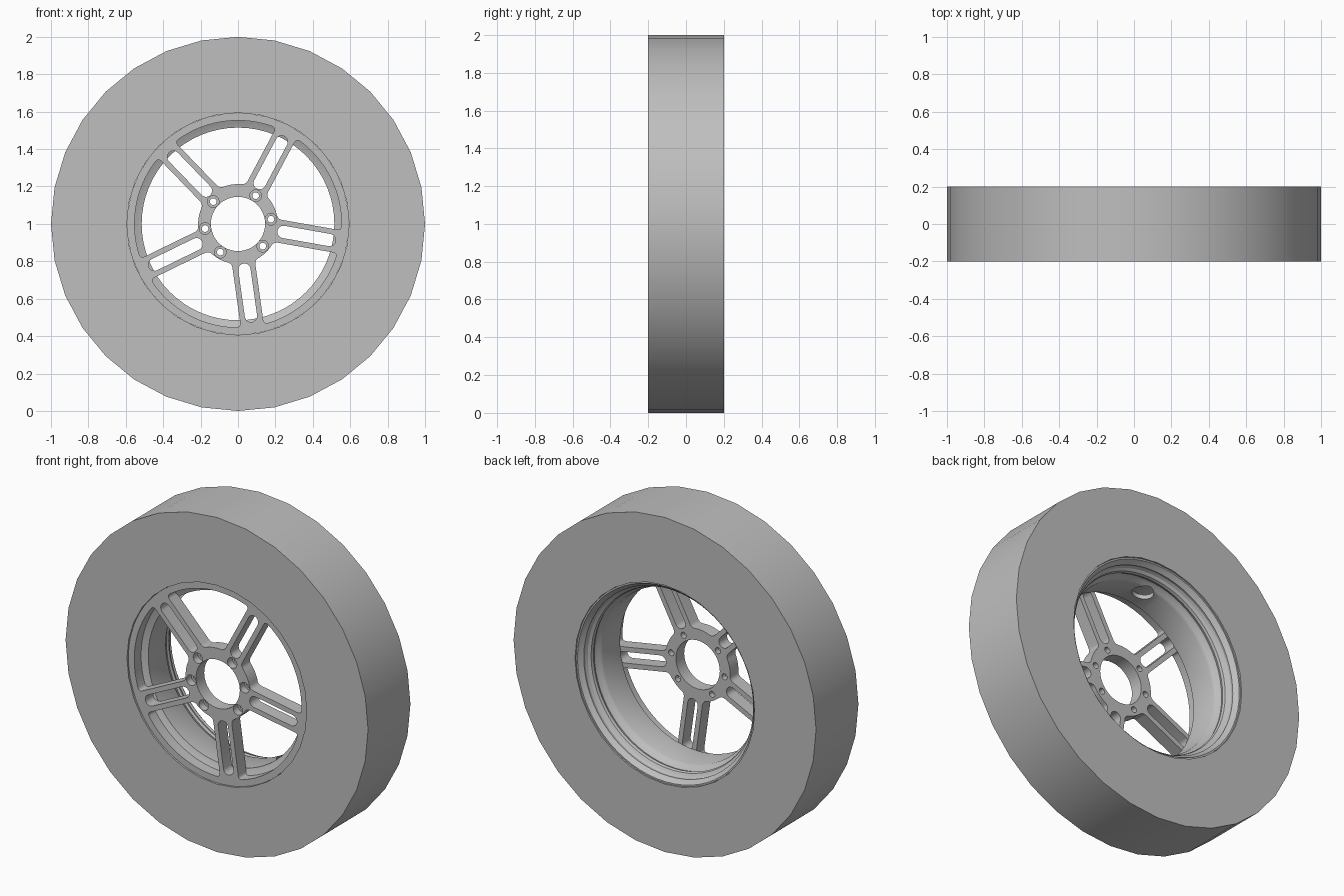
import bpy, bmesh, math
from math import radians, sin, cos, asin, tau
from mathutils import Vector, Matrix

if "Cube" in bpy.data.objects:
    bpy.data.objects.remove(bpy.data.objects["Cube"], do_unlink=True)

grey = bpy.data.materials.new("plain_grey")
grey.use_nodes = True
grey.diffuse_color = (0.52, 0.52, 0.52, 1)
grey.node_tree.nodes["Principled BSDF"].inputs["Base Color"].default_value = grey.diffuse_color

AXLE = Vector((0, 0, 1))
SPOKE_ANGLES = [radians(62 + 72 * k) for k in range(5)]
BOLT_ANGLES = [radians(a) for a in (8, 58, 138, 188, 238, 318)]
RIM_R, WINDOW_R, HUB_R, BOLT_R = 0.592, 0.553, 0.213, 0.178


def activate(ob):
    bpy.ops.object.select_all(action="DESELECT")
    ob.select_set(True)
    bpy.context.view_layer.objects.active = ob


def finish(ob):
    activate(ob)
    ob.data.materials.clear()
    ob.data.materials.append(grey)
    bpy.ops.object.shade_smooth_by_angle(angle=radians(30))


def revolve(name, profile, steps):
    """Turn a closed (radius, y) profile about the axle."""
    bm = bmesh.new()
    rings = []
    for i in range(steps):
        a = tau * i / steps
        rings.append([bm.verts.new((r * cos(a), y, 1 + r * sin(a))) for r, y in profile])
    n = len(profile)
    for i in range(steps):
        p, q = rings[i], rings[(i + 1) % steps]
        for j in range(n):
            bm.faces.new((p[j], p[(j + 1) % n], q[(j + 1) % n], q[j]))
    bmesh.ops.recalc_face_normals(bm, faces=bm.faces)
    mesh = bpy.data.meshes.new(name)
    bm.to_mesh(mesh)
    bm.free()
    ob = bpy.data.objects.new(name, mesh)
    bpy.context.collection.objects.link(ob)
    return ob


def cut(ob, place, radius, depth):
    """Cut one round hole with a temporary cylinder."""
    bm = bmesh.new()
    bmesh.ops.create_cone(bm, cap_ends=True, segments=24, radius1=radius,
                          radius2=radius, depth=depth, matrix=place)
    mesh = bpy.data.meshes.new("hole_cutter")
    bm.to_mesh(mesh)
    bm.free()
    cutter = bpy.data.objects.new("hole_cutter", mesh)
    cutter.hide_render = True
    bpy.context.collection.objects.link(cutter)
    activate(ob)
    mod = ob.modifiers.new("hole", "BOOLEAN")
    mod.operation, mod.solver, mod.object = "DIFFERENCE", "EXACT", cutter
    bpy.ops.object.modifier_apply(modifier=mod.name)
    bpy.data.objects.remove(cutter, do_unlink=True)


def polar(r, a):
    return Vector((r * cos(a), r * sin(a)))


def arc(r, a, b, n, centre=Vector((0, 0))):
    return [centre + polar(r, a + (b - a) * i / n) for i in range(n + 1)]


def circle(r, n, centre=Vector((0, 0))):
    return arc(r, 0, tau, n, centre)[:-1]


def fillet(before, corner, after, n=6):
    """Curved corner points between two path points."""
    ts = [i / n for i in range(1, n)]
    return [before * (1 - t) ** 2 + corner * 2 * t * (1 - t) + after * t * t for t in ts]


def window(a):
    """Opening between one spoke pair and the next, with rounded corners."""
    half, f = 0.062, 0.025
    b = a + radians(72)

    def side(r):
        s = asin(half / r)
        return a + s, b - s, f / r
    o0, o1, od = side(WINDOW_R)
    i0, i1, idl = side(HUB_R)
    corners = [polar(WINDOW_R, o0), polar(WINDOW_R, o1), polar(HUB_R, i1), polar(HUB_R, i0)]
    along0 = (corners[0] - corners[3]).normalized() * f
    along1 = (corners[1] - corners[2]).normalized() * f
    outer = arc(WINDOW_R, o0 + od, o1 - od, 20)
    inner = arc(HUB_R, i1 - idl, i0 + idl, 8)
    right = [corners[1] - along1, corners[2] + along1]
    left = [corners[3] + along0, corners[0] - along0]
    return (outer + fillet(outer[-1], corners[1], right[0]) + right
            + fillet(right[1], corners[2], inner[0]) + inner
            + fillet(inner[-1], corners[3], left[0]) + left
            + fillet(left[1], corners[0], outer[0]))


def slot(a):
    """Round-ended slot down the middle of a spoke pair."""
    w, quarter = 0.033, tau / 4
    return (arc(w, a - quarter, a + quarter, 10, polar(0.497, a))
            + arc(w, a + quarter, a + 3 * quarter, 10, polar(0.247, a)))


# Tyre: plain flat-sided ring
tyre = revolve("tyre", [(1, -0.2), (1, 0.2), (0.594, 0.2), (0.594, -0.2)], 32)
finish(tyre)

# Rim barrel: drop centre with stepped ridges toward the back
barrel = revolve("rim_barrel", [
    (0.592, -0.15), (0.553, -0.125), (0.515, -0.112), (0.515, 0.05), (0.522, 0.065),
    (0.535, 0.08), (0.54, 0.095), (0.535, 0.11), (0.54, 0.125), (0.555, 0.135),
    (0.562, 0.15), (0.56, 0.165), (0.575, 0.18), (0.583, 0.192), (0.592, 0.192),
    (0.592, 0.16), (0.57, 0.12), (0.545, 0.06), (0.54, -0.085), (0.592, -0.105)], 64)

# Valve hole through the top of the barrel
valve = radians(96)
spot = AXLE + Vector((cos(valve), 0, sin(valve))) * 0.53 + Vector((0, 0.01, 0))
turn = Matrix.Rotation(tau / 4 - valve, 4, "Y")
cut(barrel, Matrix.Translation(spot) @ turn, 0.06, 0.1)
finish(barrel)

# Wheel face: ring, five spoke pairs and hub from one pierced outline
curve = bpy.data.curves.new("spoked_face", "CURVE")
curve.dimensions, curve.fill_mode = "2D", "BOTH"
curve.extrude = 0.039
outlines = [circle(RIM_R, 64), circle(0.145, 48)]
outlines += [window(a) for a in SPOKE_ANGLES] + [slot(a) for a in SPOKE_ANGLES]
outlines += [circle(0.018, 16, polar(BOLT_R, a)) for a in BOLT_ANGLES]
for pts in outlines:
    spline = curve.splines.new("POLY")
    spline.points.add(len(pts) - 1)
    for p, v in zip(spline.points, pts):
        p.co = (v.x, v.y, 0, 1)
    spline.use_cyclic_u = True
face = bpy.data.objects.new("spoked_face", curve)
bpy.context.collection.objects.link(face)
activate(face)
bpy.ops.object.convert(target="MESH")
face = bpy.context.view_layer.objects.active
face.name = "spoked_face"
face.data.transform(Matrix.Translation((0, -0.151, 1)) @ Matrix.Rotation(tau / 4, 4, "X"))
bm = bmesh.new()
bm.from_mesh(face.data)
bmesh.ops.remove_doubles(bm, verts=bm.verts, dist=0.0001)
bmesh.ops.recalc_face_normals(bm, faces=bm.faces)
bm.to_mesh(face.data)
bm.free()

# Counterbores around the bolt holes
for a in BOLT_ANGLES:
    p = polar(BOLT_R, a)
    place = Matrix.Translation((p.x, -0.19, 1 + p.y)) @ Matrix.Rotation(tau / 4, 4, "X")
    cut(face, place, 0.031, 0.09)
finish(face)
